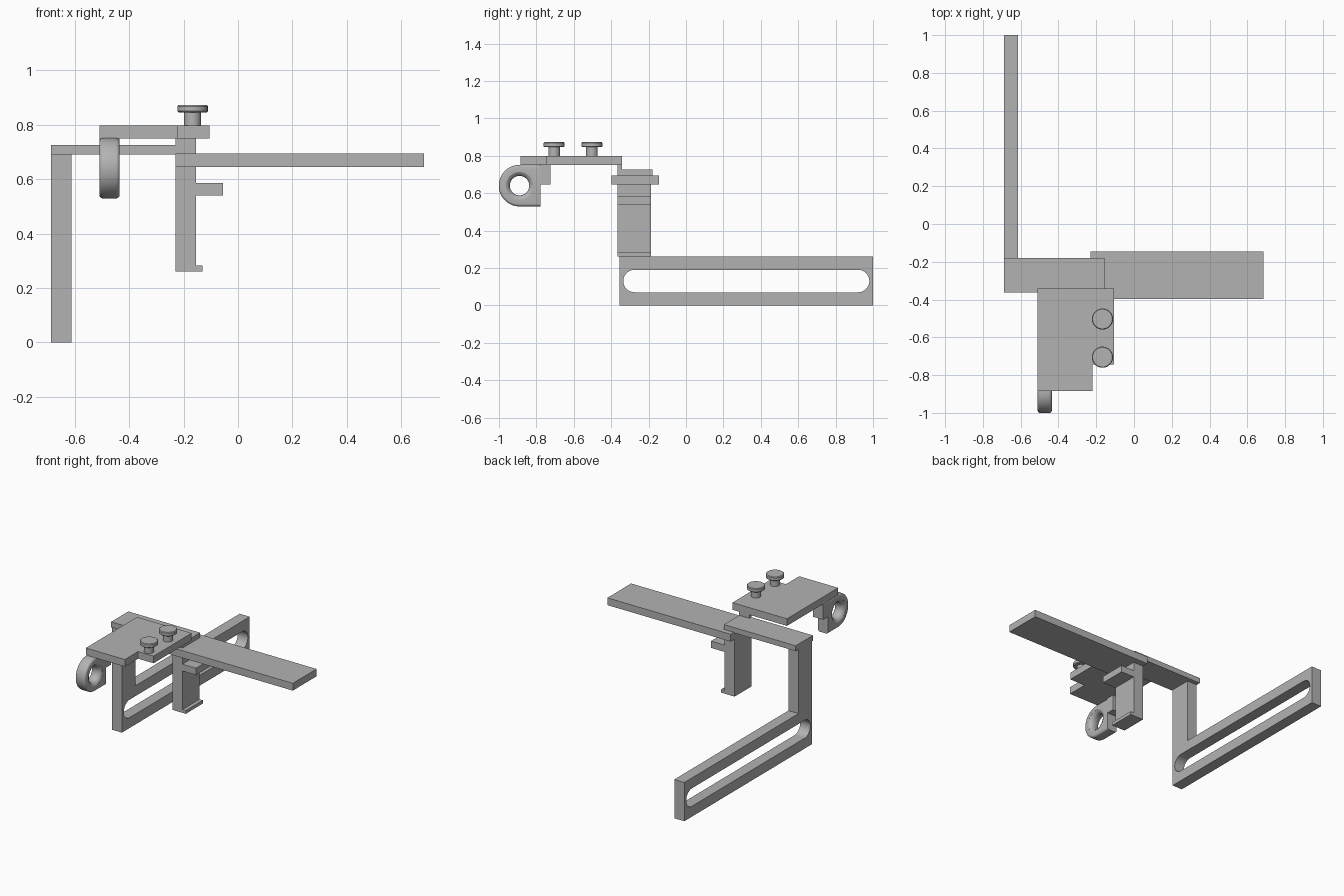
import bpy, bmesh, math
from mathutils import Matrix

cube = bpy.data.objects.get("Cube")
if cube:
    bpy.data.objects.remove(cube, do_unlink=True)

GREY = (0.45, 0.45, 0.45, 1)
grey = bpy.data.materials.new("plain_grey")
grey.use_nodes = True
grey.diffuse_color = GREY
grey.node_tree.nodes["Principled BSDF"].inputs["Base Color"].default_value = GREY


def finish(name, bm, smooth=False):
    bmesh.ops.recalc_face_normals(bm, faces=bm.faces)
    mesh = bpy.data.meshes.new(name)
    bm.to_mesh(mesh)
    bm.free()
    mesh.materials.append(grey)
    obj = bpy.data.objects.new(name, mesh)
    bpy.context.collection.objects.link(obj)
    if smooth:
        shade(obj)
    return obj


def select(obj):
    bpy.ops.object.select_all(action='DESELECT')
    obj.select_set(True)
    bpy.context.view_layer.objects.active = obj


def shade(obj):
    select(obj)
    bpy.ops.object.shade_smooth_by_angle(angle=math.radians(35))


def prism(name, points, axis, lo, hi):
    """Extrude a flat outline along x (outline in y, z) or z (outline in x, y)."""
    bm = bmesh.new()
    place = (lambda a, b: (lo, a, b)) if axis == 'x' else (lambda a, b: (a, b, lo))
    face = bm.faces.new([bm.verts.new(place(*p)) for p in points])
    out = bmesh.ops.extrude_face_region(bm, geom=[face])["geom"]
    step = (hi - lo, 0, 0) if axis == 'x' else (0, 0, hi - lo)
    bmesh.ops.translate(bm, verts=[v for v in out if isinstance(v, bmesh.types.BMVert)], vec=step)
    return finish(name, bm)


def box(name, x, y, z):
    return prism(name, [(x[0], y[0]), (x[1], y[0]), (x[1], y[1]), (x[0], y[1])], 'z', *z)


def lathe(name, profile, matrix, steps=48):
    """Spin (radius, height) points about z, then place the result."""
    bm = bmesh.new()
    verts = [bm.verts.new((r, 0, h)) for r, h in profile]
    edges = [bm.edges.new(pair) for pair in zip(verts, verts[1:])]
    bmesh.ops.spin(bm, geom=verts + edges, cent=(0, 0, 0), axis=(0, 0, 1),
                   angle=math.tau, steps=steps)
    bmesh.ops.remove_doubles(bm, verts=bm.verts, dist=1e-5)
    bmesh.ops.transform(bm, matrix=matrix, verts=bm.verts)
    return finish(name, bm, True)


def arc(cy, cz, r, start, end, n=24):
    angles = [math.radians(start + (end - start) * i / n) for i in range(n + 1)]
    return [(cy + r * math.cos(a), cz + r * math.sin(a)) for a in angles]


def cut(obj, cutter):
    mod = obj.modifiers.new("cut", 'BOOLEAN')
    mod.operation, mod.solver, mod.object = 'DIFFERENCE', 'EXACT', cutter
    select(obj)
    bpy.ops.object.modifier_apply(modifier=mod.name)
    bpy.data.objects.remove(cutter, do_unlink=True)
    shade(obj)


# Slotted rail, upright and bridge
SIDE = (-0.688, -0.613)
rail = box("slotted_rail", SIDE, (-0.355, 1), (0, 0.26))
slot = arc(-0.275, 0.13, 0.06, 90, 270) + arc(0.92, 0.13, 0.06, -90, 90)
cut(rail, prism("slot_cutter", slot, 'x', -0.8, -0.5))
box("upright", SIDE, (-0.355, -0.21), (0.26, 0.69))
box("bridge_bar", (-0.688, -0.155), (-0.363, -0.18), (0.69, 0.726))

# Clamp post with its tab and foot lip
POST = (-0.367, -0.187)
box("post", (-0.23, -0.155), POST, (0.26, 0.724))
box("post_top_strip", (-0.23, -0.155), (-0.367, -0.342), (0.69, 0.752))
box("post_tab", (-0.155, -0.055), POST, (0.54, 0.586))
box("foot_lip", (-0.155, -0.13), POST, (0.26, 0.282))

# Long flat arm
box("arm_plate", (-0.23, 0.685), (-0.397, -0.145), (0.645, 0.694))

# Top plate with a stepped front corner
step_outline = [(-0.51, -0.342), (-0.105, -0.342), (-0.105, -0.745),
                (-0.22, -0.745), (-0.22, -0.885), (-0.51, -0.885)]
prism("top_plate", step_outline, 'z', 0.75, 0.798)

# Thumb screws
knob = [(0, 0.79), (0.031, 0.79), (0.031, 0.846), (0.052, 0.846), (0.056, 0.85),
        (0.056, 0.868), (0.052, 0.873), (0, 0.873)]
for label, y in (("front", -0.705), ("rear", -0.503)):
    lathe(label + "_thumb_screw", knob, Matrix.Translation((-0.167, y, 0)))

# Eyelet with rounded rim, flared hole and hanger block
CY, CZ = -0.89, 0.64
eyelet = prism("eyelet", arc(CY, CZ, 0.111, 90, 270, 32) + [(-0.777, 0.529), (-0.777, 0.751)],
               'x', -0.51, -0.435)
bm = bmesh.new()
bm.from_mesh(eyelet.data)
rim = [e for e in bm.edges if abs(e.verts[0].co.x - e.verts[1].co.x) < 1e-4
       and min(v.co.y for v in e.verts) < CY + 0.01]
bmesh.ops.bevel(bm, geom=rim, offset=0.014, segments=4, profile=0.5, affect='EDGES')
bm.to_mesh(eyelet.data)
bm.free()
flare = [(0, -0.05), (0.073, -0.05), (0.073, -0.037), (0.06, -0.03), (0.052, -0.015)]
flare += [(r, -h) for r, h in reversed(flare)]
turn = Matrix.Translation((-0.4725, CY, CZ)) @ Matrix.Rotation(math.pi / 2, 4, 'Y')
cut(eyelet, lathe("hole_cutter", flare, turn))
box("eyelet_hanger", (-0.51, -0.435), (-0.78, -0.725), (0.645, 0.752))
